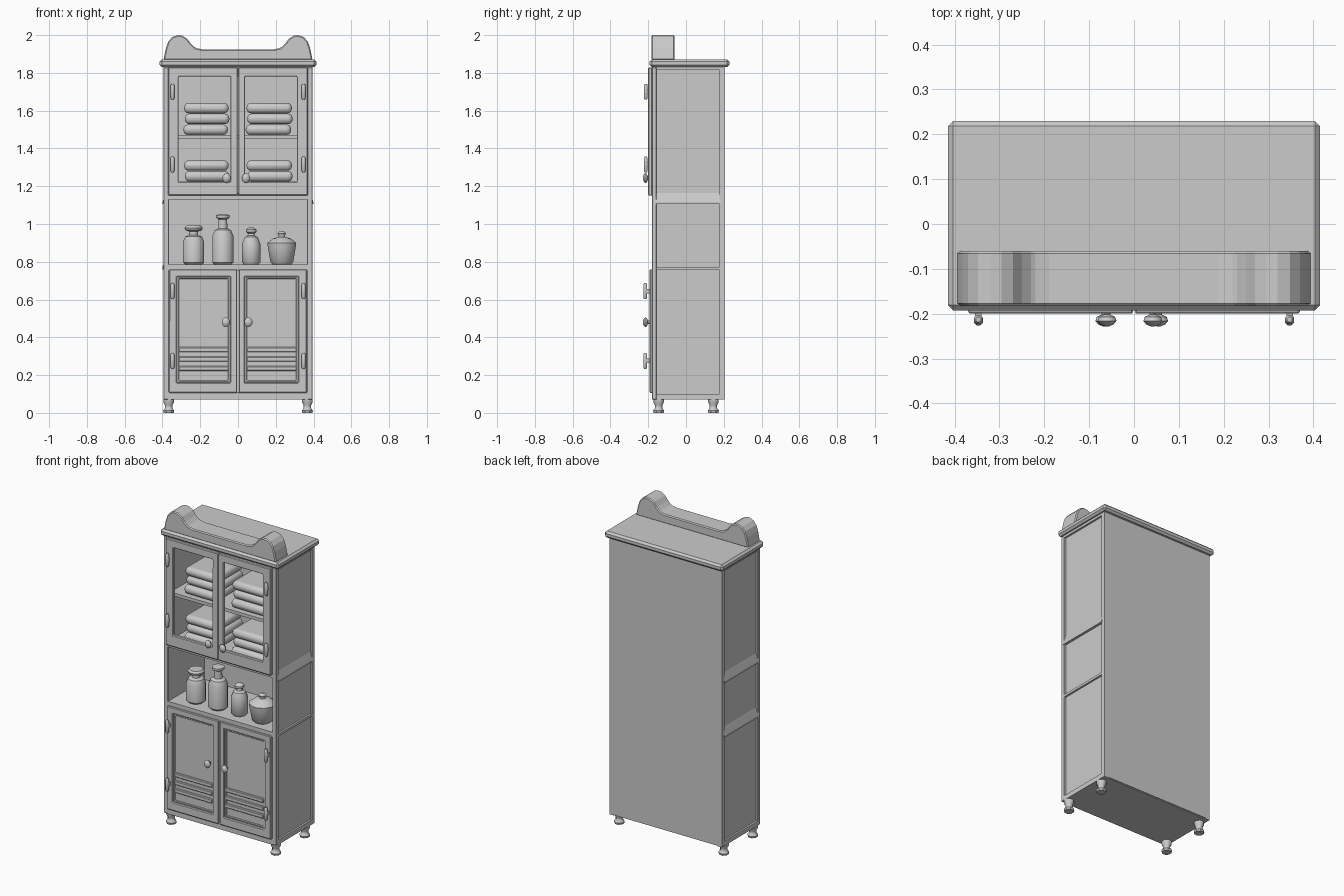
import bpy, math


def finish(name, verts, faces, bevel=0.0, segs=1, smooth=False):
    me = bpy.data.meshes.new(name)
    me.from_pydata(verts, [], faces)
    ob = bpy.data.objects.new(name, me)
    bpy.context.collection.objects.link(ob)
    import bmesh
    bm = bmesh.new()
    bm.from_mesh(me)
    bmesh.ops.recalc_face_normals(bm, faces=bm.faces)
    bm.to_mesh(me)
    bm.free()
    if bevel:
        m = ob.modifiers.new("bevel", 'BEVEL')
        m.width, m.segments, m.limit_method = bevel, segs, 'ANGLE'
    if smooth:
        bpy.ops.object.select_all(action='DESELECT')
        ob.select_set(True)
        bpy.context.view_layer.objects.active = ob
        bpy.ops.object.shade_smooth_by_angle(angle=math.radians(40))
    return ob


def prism(name, pts, y0, y1, **kw):
    """Extrude an x-z outline from y0 to y1."""
    n = len(pts)
    v = [(x, y0, z) for x, z in pts] + [(x, y1, z) for x, z in pts]
    f = [tuple(range(n)), tuple(range(n, 2 * n))]
    f += [(i, (i + 1) % n, (i + 1) % n + n, i + n) for i in range(n)]
    return finish(name, v, f, **kw)


def box(name, x0, x1, y0, y1, z0, z1, **kw):
    return prism(name, [(x0, z0), (x1, z0), (x1, z1), (x0, z1)], y0, y1, **kw)


def frame(name, outer, inner, y0, y1, bevel=0.004):
    """Rectangular door frame; outer and inner are (x0, x1, z0, z1)."""
    v = []
    for y in (y0, y1):
        for a, b, c, d in (outer, inner):
            v += [(a, y, c), (b, y, c), (b, y, d), (a, y, d)]
    f = []
    for i in range(4):
        j = (i + 1) % 4
        f += [(i, j, j + 4, i + 4), (i + 8, j + 8, j + 12, i + 12),
              (i, j, j + 8, i + 8), (i + 4, j + 4, j + 12, i + 12)]
    return finish(name, v, f, bevel=bevel)


def lathe(name, profile, loc, sides=10, forward=False, sx=1.0, sz=1.0):
    """Revolve (radius, height) about z, or about -y when forward."""
    v, f = [], []
    for r, h in profile:
        for k in range(sides):
            a = 2 * math.pi * (k + 0.5) / sides
            c, s = r * math.cos(a) * sx, r * math.sin(a) * sz
            p = (c, -h, s) if forward else (c, s, h)
            v.append(tuple(p[i] + loc[i] for i in range(3)))
    for i in range(len(profile) - 1):
        for k in range(sides):
            j = (k + 1) % sides
            f.append((i * sides + k, i * sides + j, (i + 1) * sides + j, (i + 1) * sides + k))
    f += [tuple(range(sides)), tuple(range(len(v) - sides, len(v)))]
    return finish(name, v, f, smooth=True)


# carcass
box("back_panel", -0.39, 0.39, 0.185, 0.205, 0.075, 1.83)
box("bottom_board", -0.39, 0.39, -0.175, 0.20, 0.07, 0.10)
box("niche_shelf", -0.38, 0.38, -0.18, 0.19, 0.755, 0.785)
box("upper_floor", -0.38, 0.38, -0.18, 0.19, 1.13, 1.165)
box("towel_shelf", -0.37, 0.37, -0.155, 0.19, 1.45, 1.47)
box("front_bottom_rail", -0.37, 0.37, -0.18, -0.16, 0.07, 0.11)
box("front_top_rail", -0.37, 0.37, -0.18, -0.16, 1.78, 1.83)

for s, side in ((-1, "left"), (1, "right")):
    def sbox(name, a, b, *rest, **kw):
        x0, x1 = sorted((a * s, b * s))
        return box(side + "_" + name, x0, x1, *rest, **kw)
    # side frame with recessed panels
    sbox("side_panel", 0.365, 0.383, -0.17, 0.20, 0.08, 1.83)
    sbox("front_post", 0.365, 0.395, -0.18, -0.155, 0.07, 1.83, bevel=0.003)
    sbox("back_post", 0.365, 0.395, 0.178, 0.205, 0.07, 1.83)
    sbox("side_bottom_rail", 0.37, 0.395, -0.157, 0.18, 0.07, 0.10)
    sbox("side_top_rail", 0.37, 0.395, -0.157, 0.18, 1.815, 1.83)
    for z in ((1.105, 0.76) if s < 0 else (1.105,)):
        prism(side + "_sloped_rail", [(0.37 * s, z), (0.399 * s, z), (0.399 * s, z + 0.012),
                                      (0.383 * s, z + 0.06), (0.37 * s, z + 0.06)], -0.165, 0.185)
    if s > 0:
        sbox("side_thin_rail", 0.37, 0.395, -0.157, 0.18, 0.757, 0.772)
    # upper glazed-style door frame
    xs = (-0.37, -0.002) if s < 0 else (0.002, 0.37)
    xi = (-0.315, -0.04) if s < 0 else (0.037, 0.312)
    frame(side + "_upper_door", (*xs, 1.15, 1.828), (*xi, 1.225, 1.78), -0.2, -0.178)
    # lower door with recessed panel and slats
    xl = (-0.365, -0.004) if s < 0 else (0.004, 0.365)
    xp = (-0.325, -0.04) if s < 0 else (0.035, 0.32)
    frame(side + "_lower_door", (*xl, 0.105, 0.76), (*xp, 0.16, 0.722), -0.192, -0.168)
    box(side + "_lower_door_panel", xp[0] - .01, xp[1] + .01, -0.178, -0.168, 0.15, 0.73)
    frame(side + "_panel_moulding", (*xp, 0.16, 0.722),
          (xp[0] + .012, xp[1] - .012, 0.172, 0.71), -0.184, -0.172, bevel=0.003)
    for k in range(3):
        z = 0.335 - 0.05 * k
        box(side + "_slat", xp[0] + 0.01, xp[1] - 0.01, -0.19, -0.172,
            z - 0.013, z + 0.013, bevel=0.004)
    # hinges
    for z, y in ((1.70, -0.213), (1.315, -0.213), (0.645, -0.216), (0.275, -0.216)):
        lathe(side + "_hinge_pin", [(0.006, -0.042), (0.011, -0.034), (0.011, 0.034), (0.006, 0.042)],
              (0.347 * s, y, z), sides=8)
        sbox("hinge_plate", 0.34, 0.354, y, -0.185, z - 0.012, z + 0.012)
    # knobs
    knob = [(0.009, 0), (0.009, 0.012), (0.022, 0.017), (0.026, 0.026), (0.018, 0.034), (0.006, 0.038)]
    lathe(side + "_upper_knob", knob, (-0.06 if s < 0 else 0.042, -0.19, 1.243), forward=True, sx=0.85)
    lathe(side + "_lower_knob", knob, (-0.065 if s < 0 else 0.055, -0.19, 0.48), forward=True, sx=0.85)
    # turned feet
    for y in (-0.145, 0.145):
        lathe(side + "_foot", [(0.029, 0), (0.032, 0.012), (0.022, 0.024), (0.021, 0.04),
                               (0.03, 0.055), (0.03, 0.075)], (0.367 * s, y, 0), sides=8)
    # folded towel stacks
    tx = (-0.285, -0.05) if s < 0 else (0.045, 0.285)
    for base in (1.168, 1.472):
        for k in range(3):
            d = 0.004 * ((k * 2) % 3 - 1)
            box(side + "_towel", tx[0] + d, tx[1] + d, -0.135 + d, 0.13, base + 0.057 * k,
                base + 0.057 * k + 0.055, bevel=0.024, segs=3, smooth=True)

# top slab
box("top_slab", -0.415, 0.415, -0.193, 0.23, 1.83, 1.872, bevel=0.012)

# crown board with raised rounded ends
half = [(0.19, 1.925), (0.225, 1.932), (0.25, 1.955), (0.27, 1.982), (0.295, 1.997), (0.32, 2.0),
        (0.348, 1.99), (0.37, 1.965), (0.382, 1.93), (0.395, 1.868)]
prism("crown_board", half + [(-x, z) for x, z in reversed(half)], -0.183, -0.06, bevel=0.006)

# bottles and jar in the niche
zb = 0.785
lathe("short_bottle", [(0.046, 0), (0.058, 0.012), (0.058, 0.12), (0.046, 0.148), (0.025, 0.156),
                       (0.024, 0.175), (0.046, 0.182), (0.05, 0.195), (0.04, 0.206)], (-0.235, -0.085, zb), 12)
lathe("tall_bottle", [(0.046, 0), (0.058, 0.012), (0.058, 0.15), (0.045, 0.182), (0.025, 0.192),
                      (0.023, 0.24), (0.037, 0.248), (0.037, 0.262), (0.02, 0.266)], (-0.08, -0.085, zb), 12)
lathe("small_bottle", [(0.04, 0), (0.05, 0.012), (0.05, 0.11), (0.036, 0.145), (0.02, 0.153), (0.018, 0.165),
                       (0.028, 0.172), (0.028, 0.185), (0.014, 0.196)], (0.07, -0.085, zb), 12)
lathe("lidded_jar", [(0.05, 0), (0.062, 0.012), (0.076, 0.09), (0.079, 0.115), (0.066, 0.125), (0.05, 0.138),
                     (0.018, 0.146), (0.018, 0.158), (0.024, 0.166), (0.01, 0.178)], (0.232, -0.085, zb), 12)
